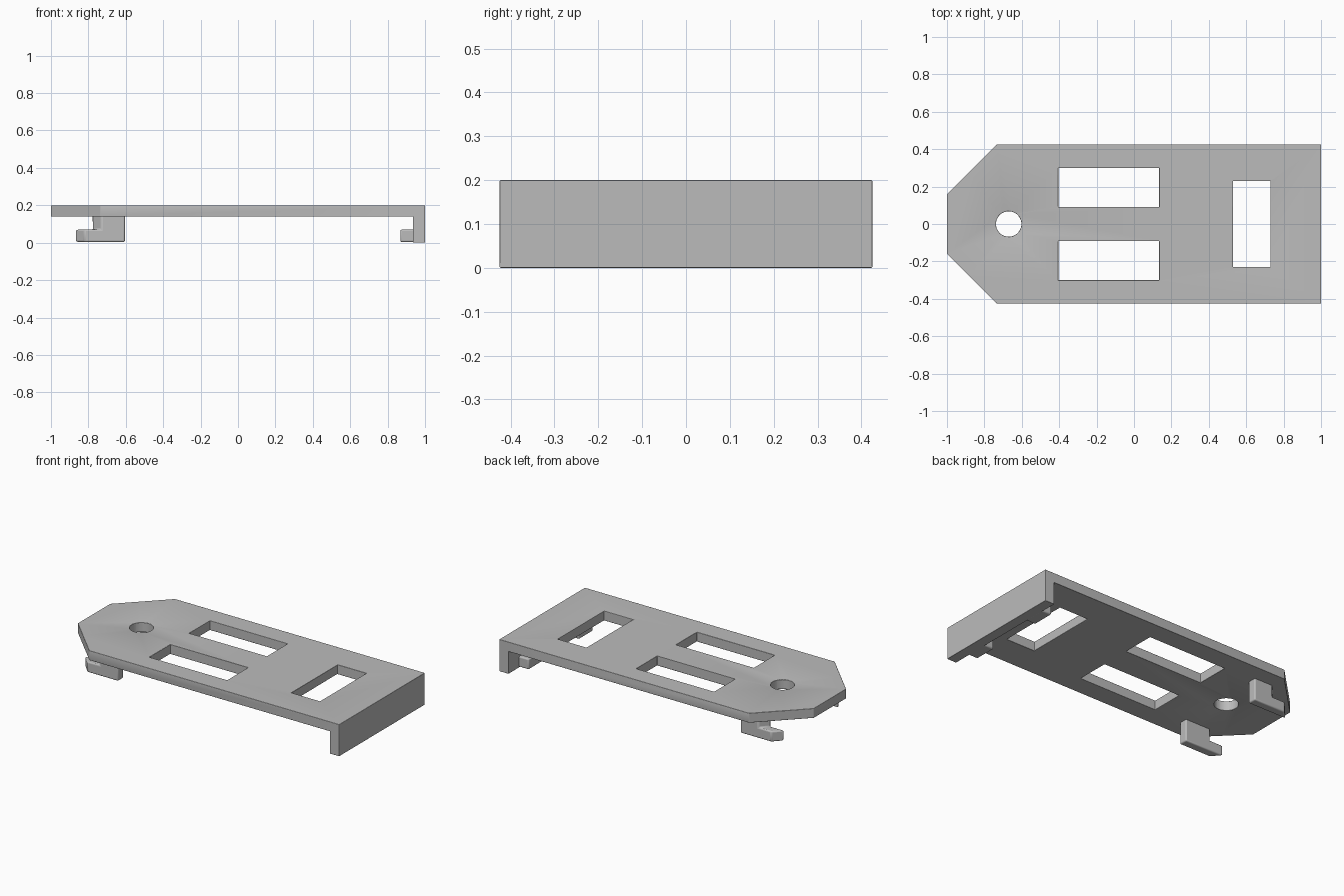
import bpy, bmesh, math
from mathutils import Matrix

cube = bpy.data.objects.get("Cube")
if cube:
    bpy.data.objects.remove(cube, do_unlink=True)

gray = bpy.data.materials.new("light gray plastic")
gray.use_nodes = True
tone = (0.5, 0.5, 0.5, 1)
gray.diffuse_color = tone
gray.node_tree.nodes["Principled BSDF"].inputs["Base Color"].default_value = tone


def prism(name, points, depth, matrix=Matrix()):
    """Extrude a flat outline along local z, then place it."""
    bm = bmesh.new()
    face = bm.faces.new([bm.verts.new((a, b, 0)) for a, b in points])
    out = bmesh.ops.extrude_face_region(bm, geom=[face])
    for v in out["geom"]:
        if isinstance(v, bmesh.types.BMVert):
            v.co.z += depth
    bm.transform(matrix)
    bmesh.ops.recalc_face_normals(bm, faces=bm.faces)
    mesh = bpy.data.meshes.new(name)
    bm.to_mesh(mesh)
    bm.free()
    mesh.materials.append(gray)
    obj = bpy.data.objects.new(name, mesh)
    bpy.context.collection.objects.link(obj)
    return obj


def along_y(start):
    """Place an x-z profile so that it is extruded towards +y."""
    return Matrix(((1, 0, 0, 0), (0, 0, 1, start), (0, 1, 0, 0), (0, 0, 0, 1)))


def rect(x0, x1, y0, y1):
    return [(x0, y0), (x1, y0), (x1, y1), (x0, y1)]


def soften(obj, width):
    bev = obj.modifiers.new("rounded edges", 'BEVEL')
    bev.width = width
    bev.segments = 3
    bev.limit_method = 'ANGLE'
    bev.angle_limit = math.radians(30)
    bpy.ops.object.select_all(action='DESELECT')
    obj.select_set(True)
    bpy.context.view_layer.objects.active = obj
    bpy.ops.object.shade_smooth_by_angle(angle=math.radians(40))


# Cover plate with a folded end lip
cover = prism("cover_plate", [(-1, .14), (.935, .14), (.935, 0), (1, 0), (1, .2), (-1, .2)],
              .85, along_y(-.425))

# Openings: two slots, one cross window, round hole and the two clipped corners
hole = [(-.67 + .068 * math.cos(i * math.tau / 40), .068 * math.sin(i * math.tau / 40))
        for i in range(40)]
cuts = [("window", rect(.53, .73, -.23, .23)), ("round_hole", hole)]
for side, s in (("left", 1), ("right", -1)):
    cuts.append((side + "_slot", rect(-.405, .135, s * .092, s * .3)))
    cuts.append((side + "_corner", [(-1.1, s * .06), (-.635, s * .525), (-1.1, s * .525)]))
for name, outline in cuts:
    cutter = prism(name + "_cutter", outline, .4, Matrix.Translation((0, 0, .05)))
    cutter.hide_render = True
    cutter.hide_set(True)
    mod = cover.modifiers.new(name, 'BOOLEAN')
    mod.operation = 'DIFFERENCE'
    mod.solver = 'EXACT'
    mod.object = cutter
soften(cover, .01)

# Clips under the pointed end and catch tabs inside the lip
for side, s in (("back", 1), ("front", -1)):
    clip = prism(side + "_clip", [(-.605, .004), (-.87, .004), (-.87, .07), (-.78, .07),
                                  (-.78, .16), (-.605, .16)], .055, along_y(.27))
    for v in clip.data.vertices:
        if v.co.x < -.7 and v.co.y > .3:
            v.co.x += .05          # slanted tip follows the clipped corner
    tab = prism(side + "_lip_tab", rect(.868, .96, .004, .07), .14, along_y(.18))
    for obj in (clip, tab):
        if s < 0:
            obj.data.transform(Matrix.Scale(-1, 4, (0, 1, 0)))
            obj.data.flip_normals()
        soften(obj, .008)
